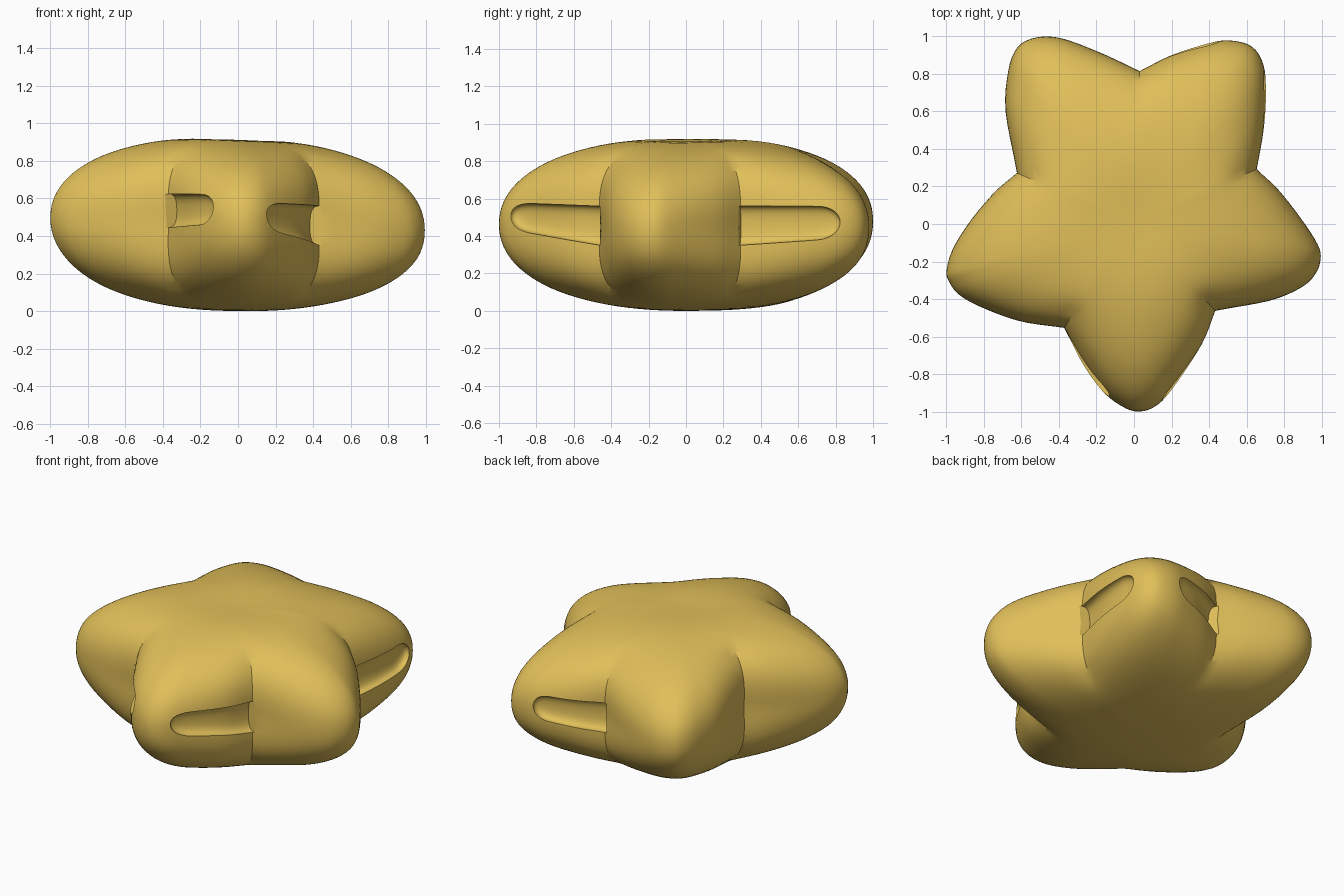
import bpy, bmesh, math
from mathutils import Vector

if "Cube" in bpy.data.objects:
    bpy.data.objects.remove(bpy.data.objects["Cube"])

# Plan outline: one run of points per lobe, from valley to valley (counter-clockwise)
LOBES = {
    "back_right": [(.65, .29), (.69, .5), (.705, .7), (.69, .85), (.63, .945), (.52, .978), (.4, .965), (.2, .9), (.03, .81)],
    "back_left": [(.03, .81), (-.15, .9), (-.35, .98), (-.47, 1), (-.57, .98), (-.63, .93), (-.67, .82), (-.685, .6), (-.62, .27)],
    "left": [(-.62, .27), (-.74, .17), (-.87, .02), (-.965, -.13), (-1, -.25), (-.985, -.31), (-.93, -.38), (-.8, -.45), (-.6, -.52), (-.37, -.55)],
    "front": [(-.37, -.55), (-.27, -.75), (-.16, -.9), (-.05, -.98), (.03, -1), (.11, -.975), (.18, -.91), (.28, -.77), (.37, -.62), (.43, -.46)],
    "right": [(.43, -.46), (.72, -.41), (.89, -.34), (.965, -.27), (.995, -.19), (.98, -.11), (.89, .03), (.77, .18), (.65, .29)],
}
PER_LOBE, RINGS, HALF = 32, 56, 0.463


def spline(pts, s):
    """Catmull-Rom point on an open run of points, s from 0 to 1."""
    p = [Vector(q) for q in pts]
    p = [2 * p[0] - p[1]] + p + [2 * p[-1] - p[-2]]
    n = len(pts) - 1
    i = min(int(s * n), n - 1)
    t = s * n - i
    a, b, c, d = p[i:i + 4]
    return 0.5 * (2 * b + (c - a) * t + (2 * a - 5 * b + 4 * c - d) * t * t + (3 * b - a - 3 * c + d) * t ** 3)


def make_object(name, bm):
    bmesh.ops.recalc_face_normals(bm, faces=bm.faces)
    me = bpy.data.meshes.new(name)
    bm.to_mesh(me)
    bm.free()
    ob = bpy.data.objects.new(name, me)
    bpy.context.collection.objects.link(ob)
    return ob


def bridge(bm, r0, r1):
    n = len(r0)
    for i in range(n):
        bm.faces.new((r0[i], r0[(i + 1) % n], r1[(i + 1) % n], r1[i]))


# Outline columns, with a rounder lobe radius for the upper and lower slices
columns, rounded = [], []
for pts in LOBES.values():
    r0, r1 = Vector(pts[0]).length * 1.15, Vector(pts[-1]).length * 1.15
    tip = max(Vector(q).length for q in pts) * 0.98
    for k in range(PER_LOBE):
        s = k / PER_LOBE
        bump = math.sin(math.pi * s)
        columns.append((spline(pts, s), 2.25 + 0.3 * (1 - bump)))
        rounded.append((r0 + (r1 - r0) * s) * (1 - bump) + tip * bump)
N = len(columns)
# Blurred radius that fades the creases out near the poles
weights = [(o, math.exp(-(o / 6) ** 2)) for o in range(-14, 15)]
total = sum(w for o, w in weights)
soft = [sum(w * rounded[(i + o) % N] for o, w in weights) / total for i in range(N)]

# Puffed star body with a shallow dimple on top
bm = bmesh.new()
rings = []
for j in range(1, RINGS):
    a = math.pi * (j / RINGS - 0.5)
    ring = []
    for (p, e), ra, rb in zip(columns, rounded, soft):
        f = math.cos(a) ** (2 / e)
        z = math.copysign(abs(math.sin(a)) ** (2 / e), a)
        u = min(1, max(0, (abs(z) - .72) / .25))
        u = u * u * (3 - 2 * u)
        r = ra + (rb - ra) * u
        f *= 1 + (r / p.length - 1) * abs(z) ** 1.5
        x, y = p.x * f, p.y * f
        zz = HALF + HALF * z - 0.033 * x * (1 if z > -.3 else .3 + .7 * (1 + z) / .7)
        if z > 0:
            zz -= 0.02 * math.exp(-(x * x + y * y) / .06)
        ring.append(bm.verts.new((x, y, zz)))
    rings.append(ring)
for r0, r1 in zip(rings, rings[1:]):
    bridge(bm, r0, r1)
for ring, z in ((rings[0], 0.0), (rings[-1], 2 * HALF - 0.02)):
    c = bm.verts.new((0, 0, z))
    for i in range(N):
        bm.faces.new((ring[i], ring[(i + 1) % N], c))
body = make_object("star_body", bm)


def groove_cutter(name, pts, s0, s1, z0, z1, h0, h1, depth=0.052):
    """Tapered round-ended bar that follows the outline from a valley (s0) to s1."""
    bm = bmesh.new()
    rings, steps, sides = [], 30, 24
    for k in range(-1, steps):
        t = 1 - (1 - max(k, 0) / steps) ** 2
        s = s0 + (s1 - s0) * t
        p = spline(pts, s)
        m = s + (s1 - s0) * .02
        tan = (spline(pts, m) - p).normalized()
        if k < 0:
            p = p - tan * 0.006
        nor = Vector((tan.y, -tan.x))
        cap = math.sqrt(max(0.0, 1 - (max(0, t - .72) / .28) ** 2))
        h = (h0 + (h1 - h0) * t) * cap
        d = depth * (0.3 + 0.7 * cap)
        ring = []
        for i in range(sides):
            a = 2 * math.pi * i / sides
            ca, sa = math.cos(a), math.sin(a)
            off = math.copysign(abs(ca) ** .7, ca) * d
            up = math.copysign(abs(sa) ** .8, sa) * h
            ring.append(bm.verts.new((p.x + nor.x * off, p.y + nor.y * off, z0 + (z1 - z0) * t + up)))
        rings.append(ring)
    for r0, r1 in zip(rings, rings[1:]):
        bridge(bm, r0, r1)
    bm.faces.new(rings[0])
    bm.faces.new(rings[-1])
    ob = make_object(name, bm)
    ob.hide_render = True
    return ob


# Grooves on both flanks of the front and back right lobes
front, back = LOBES["front"], LOBES["back_right"]
cutters = [
    groove_cutter("groove_front_left", front, 0, .245, .535, .545, .09, .08),
    groove_cutter("groove_front_right", front, 1, .63, .455, .51, .105, .07),
    groove_cutter("groove_back_right", back, 0, .35, .455, .475, .105, .085),
    groove_cutter("groove_back", back, 1, .70, .46, .49, .10, .075),
]
bpy.context.view_layer.objects.active = body
body.select_set(True)
for c in cutters:
    mod = body.modifiers.new("groove", 'BOOLEAN')
    mod.operation, mod.solver, mod.object = 'DIFFERENCE', 'EXACT', c
    bpy.ops.object.modifier_apply(modifier=mod.name)
for c in cutters:
    bpy.data.objects.remove(c)

mat = bpy.data.materials.new("mustard_yellow")
mat.diffuse_color = (0.75, 0.52, 0.10, 1)
mat.use_nodes = True
mat.node_tree.nodes["Principled BSDF"].inputs["Base Color"].default_value = mat.diffuse_color
body.data.materials.clear()
body.data.materials.append(mat)
bpy.ops.object.shade_smooth_by_angle(angle=math.radians(30))
